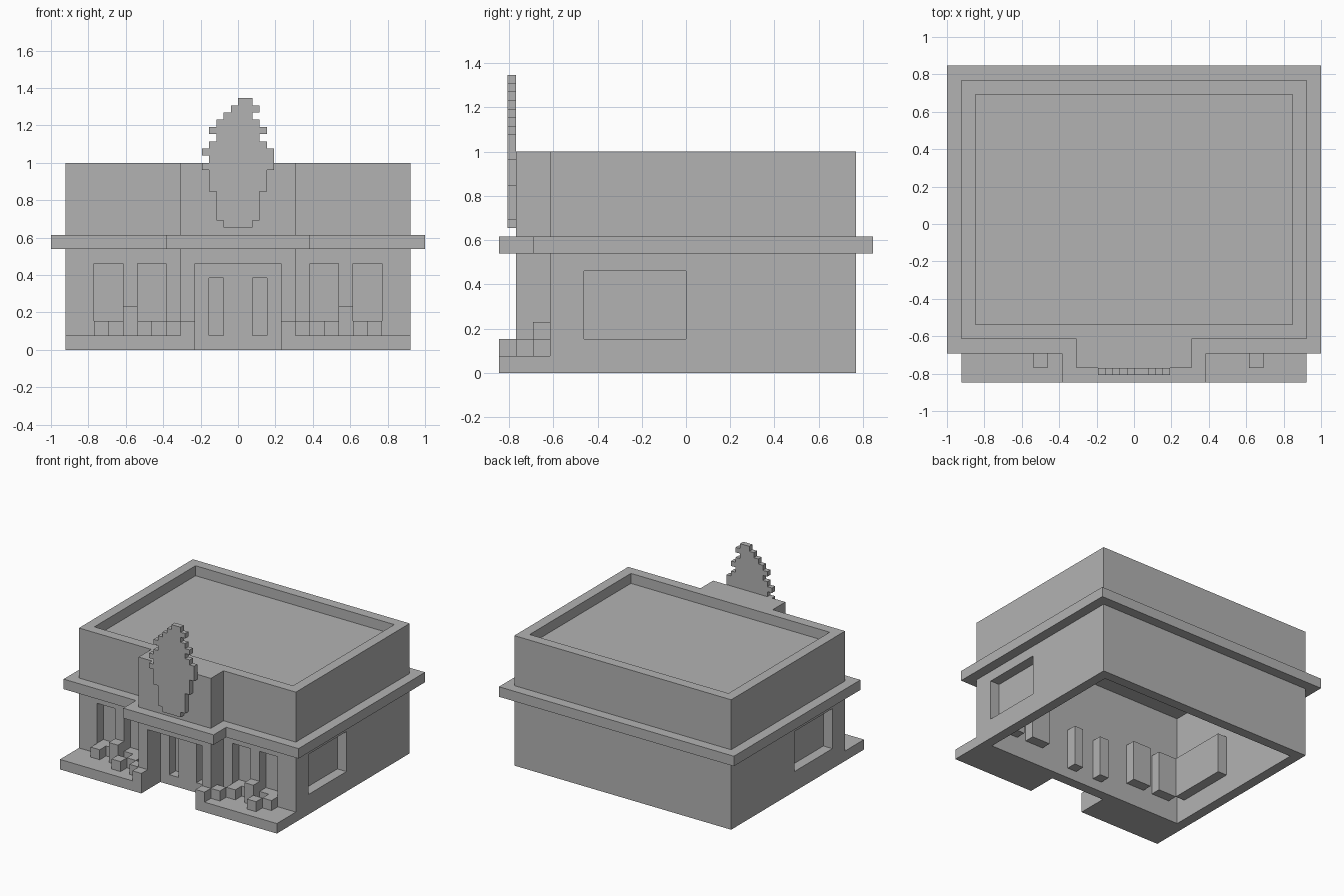
import bpy
import bmesh

U = 1 / 13  # one building module

if "Cube" in bpy.data.objects:
    bpy.data.objects.remove(bpy.data.objects["Cube"], do_unlink=True)

stone = bpy.data.materials.new("plain_grey")
stone.use_nodes = True
grey = (0.45, 0.45, 0.45, 1)
stone.diffuse_color = grey
stone.node_tree.nodes["Principled BSDF"].inputs["Base Color"].default_value = grey


def prism(name, outline, axis, low, high):
    """Extrude an outline (in modules) along z or y."""
    bm = bmesh.new()
    if axis == "z":
        points = [(a, b, low) for a, b in outline]
        push = (0, 0, high - low)
    else:
        points = [(a, low, b) for a, b in outline]
        push = (0, high - low, 0)
    face = bm.faces.new([bm.verts.new(p) for p in points])
    grown = bmesh.ops.extrude_face_region(bm, geom=[face])["geom"]
    verts = [g for g in grown if isinstance(g, bmesh.types.BMVert)]
    bmesh.ops.translate(bm, verts=verts, vec=push)
    bmesh.ops.scale(bm, verts=bm.verts, vec=(U, U, U))
    bmesh.ops.recalc_face_normals(bm, faces=bm.faces)
    mesh = bpy.data.meshes.new(name)
    bm.to_mesh(mesh)
    bm.free()
    mesh.materials.append(stone)
    obj = bpy.data.objects.new(name, mesh)
    bpy.context.collection.objects.link(obj)
    return obj


def box(name, x, y, z):
    corners = [(x[0], y[0]), (x[1], y[0]), (x[1], y[1]), (x[0], y[1])]
    return prism(name, corners, "z", *z)


def cut(obj, x, y, z):
    cutter = box("cutter", x, y, z)
    cutter.hide_render = True
    mod = obj.modifiers.new("cut", "BOOLEAN")
    mod.operation = "DIFFERENCE"
    mod.solver = "EXACT"
    mod.object = cutter
    bpy.context.view_layer.objects.active = obj
    bpy.ops.object.modifier_apply(modifier=mod.name)
    bpy.data.objects.remove(cutter, do_unlink=True)


def span(side, a, b):
    return tuple(sorted((side * a, side * b)))


def plan(grow):
    """Main block with a porch projecting at the front."""
    w, p, f, b, porch = 12 + grow, 4 + grow, -8 - grow, 10 + grow, -10 - grow
    return [(-w, f), (-p, f), (-p, porch), (p, porch),
            (p, f), (w, f), (w, b), (-w, b)]


# Hollow building with sunken roof and open porch
walls = prism("walls", plan(0), "z", 0, 13)
cut(walls, (-11, 11), (-7, 9), (-1, 11))
cut(walls, (-11, 11), (-7, 9), (12, 14))
cut(walls, (-3, 3), (-12, -8), (-1, 6))

# Projecting band around the building
band = prism("band", plan(1), "z", 7, 8)
cut(band, (-11.5, 11.5), (-7.5, 9.5), (6, 9))

# Recessed openings, each backed by a panel on the inside
for side, label in ((1, "left"), (-1, "right")):
    for name, near, far, low, high in (("door_pane", 1, 2, 1, 5),
                                       ("inner_window", 5, 7, 2, 6),
                                       ("outer_window", 8, 10, 2, 6)):
        x = span(side, near, far)
        cut(walls, x, (-8.5, -6.5), (low, high))
        box(f"{label}_{name}", x, (-7, -6), (low, high))
    cut(walls, span(side, 10.5, 12.5), (-6, 0), (2, 6))
    box(f"{label}_side_window", span(side, 10, 11), (-6, 0), (2, 6))
    box(f"{label}_terrace", span(side, 3, 12), (-11, -8), (0, 1))

# Blocks on the terraces: column from the centre, row from the front, height
shared = [(3, 0, 1), (4, 1, 1), (5, 2, 1), (7, 2, 2), (9, 2, 1)]
for side, label, extra in ((1, "left", (8, 1, 1)), (-1, "right", (6, 1, 1))):
    for col, row, height in shared + [extra]:
        box(f"{label}_terrace_block", span(side, col, col + 1),
            (row - 11, row - 10), (1, 1 + height))

# Stepped oval emblem: left and right extent of each half-module row, from top
rows = [(0, 2), (-1, 3), (-2, 2), (-3, 3), (-4, 4), (-3, 3), (-4, 4), (-5, 5),
        (-4, 5), (-5, 5)] + [(-4, 4)] * 3 + [(-3, 3)] * 4 + [(-2, 2)]
left_edge, right_edge = [], []
for n, (a, b) in enumerate(rows):
    for z in (17.5 - n / 2, 17 - n / 2):
        left_edge.append((a / 2, z))
        right_edge.append((b / 2, z))
outline = []
for point in left_edge + right_edge[::-1]:
    if not outline or point != outline[-1]:
        outline.append(point)
prism("oval_emblem", outline, "y", -10.5, -10)
